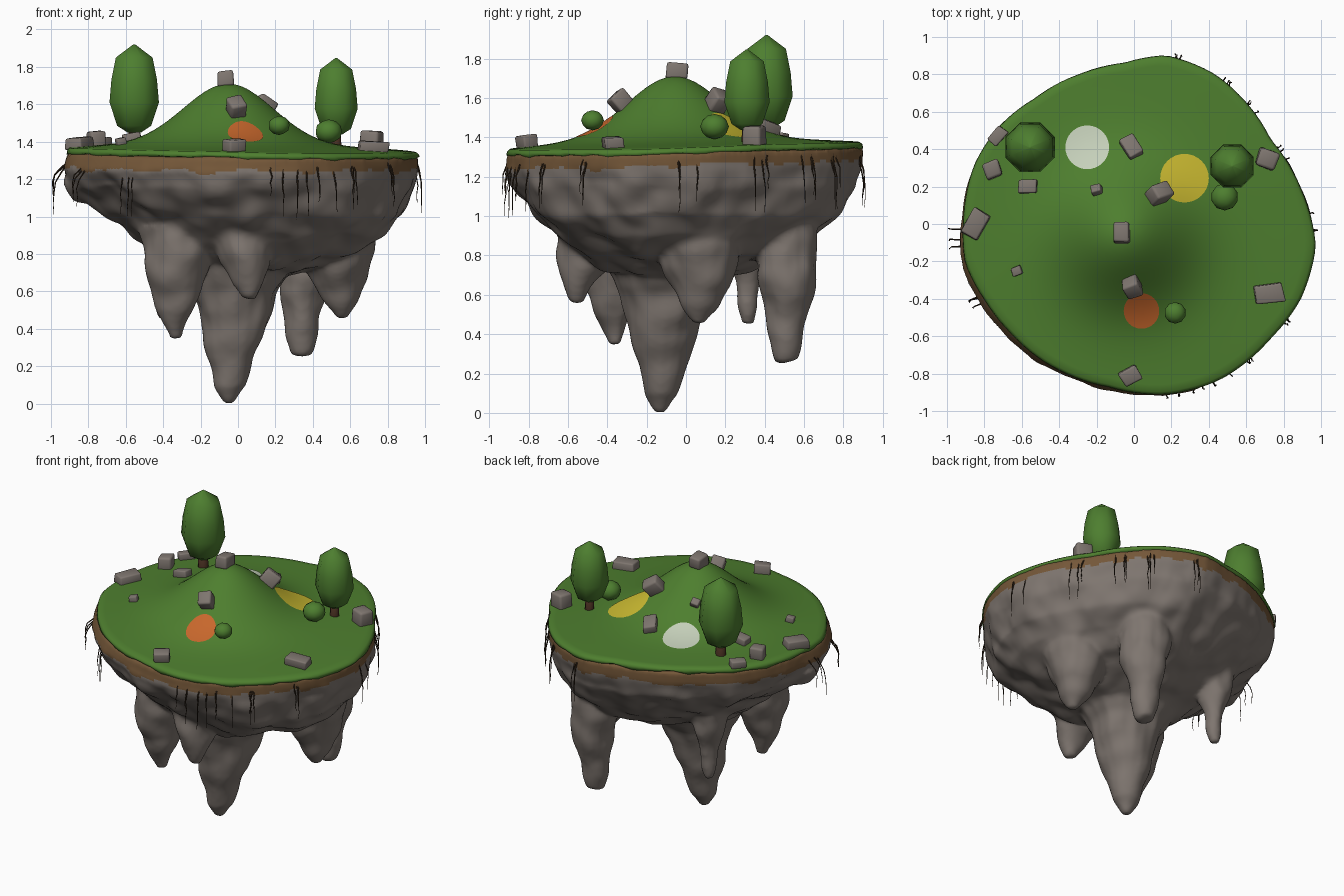
import bpy, bmesh, math, random
from mathutils import Vector, Matrix, noise

if "Cube" in bpy.data.objects:
    bpy.data.objects.remove(bpy.data.objects["Cube"])
random.seed(4)
TAU = math.tau

def mat(name, r, g, b):
    m = bpy.data.materials.new(name)
    m.diffuse_color = (r, g, b, 1)
    m.use_nodes = True
    m.node_tree.nodes["Principled BSDF"].inputs["Base Color"].default_value = m.diffuse_color
    return m

GRASS = mat("grass green", .076, .21, .028)
LEAF = mat("leaf green", .075, .21, .029)
SOIL = mat("soil brown", .175, .095, .04)
ROCK = mat("rock grey", .21, .18, .16)
BARK = mat("bark brown", .065, .028, .015)
ROOT = mat("root dark brown", .035, .02, .01)
WHITE = mat("flower white", .56, .63, .49)
YELLOW = mat("flower yellow", .58, .48, .03)
ORANGE = mat("flower orange", .57, .135, .025)

def add(name, bm, *mats, smooth=True):
    bmesh.ops.recalc_face_normals(bm, faces=bm.faces)
    me = bpy.data.meshes.new(name)
    bm.to_mesh(me)
    bm.free()
    for m in mats:
        me.materials.append(m)
    for p in me.polygons:
        p.use_smooth = smooth
    ob = bpy.data.objects.new(name, me)
    bpy.context.collection.objects.link(ob)
    return ob

def loft(bm, rings, closed=True):
    """Skin a list of equally long point rings, capping both ends."""
    vs = [[bm.verts.new(p) for p in r] for r in rings]
    n = len(vs[0])
    for a, b in zip(vs, vs[1:]):
        for i in range(n):
            j = (i + 1) % n
            bm.faces.new((a[i], a[j], b[j], b[i]))
    if closed:
        bm.faces.new(vs[0])
        bm.faces.new(vs[-1])
    return vs

# Island outline seen from above, turned into a radius per angle
OUT = [(.97, -.12), (.89, .19), (.73, .45), (.57, .68), (.43, .8), (.17, .9), (-.05, .86),
       (-.29, .8), (-.53, .67), (-.72, .52), (-.85, .32), (-.91, .03), (-.9, -.21),
       (-.8, -.4), (-.66, -.58), (-.4, -.78), (-.13, -.87), (.17, -.91), (.46, -.83),
       (.73, -.61), (.89, -.4)]
POL = sorted((math.atan2(y, x) % TAU, math.hypot(x, y)) for x, y in OUT)
POL = [(POL[-1][0] - TAU, POL[-1][1])] + POL + [(POL[0][0] + TAU, POL[0][1])]

def rim(a):
    a %= TAU
    for (a0, r0), (a1, r1) in zip(POL, POL[1:]):
        if a0 <= a <= a1:
            return r0 + (r1 - r0) * (a - a0) / (a1 - a0)

def ground(x, y):
    hill = .335 * math.exp(-((x + .05)**2 + (y + .06)**2) / .34**2)
    return 1.376 - .025 * (x * x + y * y)**2 + .02 * y - .01 * x + hill

def ground_normal(x, y):
    e = .02
    return Vector((ground(x - e, y) - ground(x + e, y), ground(x, y - e) - ground(x, y + e), 2 * e)).normalized()

# Rock body: lofted bowl plus hanging spikes, fused by remeshing
bm = bmesh.new()
N = 72
body = [(1.335, 1.0, 0, 0), (1.25, 1.0, 0, 0), (1.15, .965, .02, 0), (1.0, .85, .08, -.01),
        (.9, .73, .09, -.01), (.81, .58, .08, -.01), (.74, .42, .05, -.02), (.68, .25, .02, -.05)]
rings = []
for z, s, cx, cy in body:
    ring = []
    for i in range(N):
        a = TAU * i / N
        # the rock swells past the grass on the front left
        r = s * rim(a) + (.035 * max(0, math.cos(a - math.radians(218))) ** 3 if 1.1 < z < 1.3 else 0)
        x, y = cx + r * math.cos(a), cy + r * math.sin(a)
        ring.append((x, y, z + (.02 * y - .01 * x if z > 1.2 else 0)))
    rings.append(ring)
loft(bm, rings)
SPIKES = [
    [(-.05, -.13, 0, .03), (-.04, -.13, .09, .09), (-.03, -.12, .3, .14), (-.01, -.1, .6, .235),
     (0, -.08, .78, .33), (0, -.05, .95, .45)],
    [(-.33, -.36, .34, .035), (-.33, -.36, .5, .1), (-.33, -.36, .72, .15), (-.3, -.34, .95, .22)],
    [(.34, .52, .26, .055), (.34, .51, .4, .085), (.345, .505, .6, .135), (.34, .5, .9, .165), (.34, .47, 1.1, .19)],
    [(.56, .06, .45, .03), (.55, .06, .55, .085), (.54, .06, .66, .135), (.5, .05, .88, .24)],
    [(.05, -.56, .57, .03), (.04, -.54, .7, .09), (.03, -.5, .82, .15), (.02, -.45, .97, .22)],
    [(-.4, .31, .46, .025), (-.4, .31, .56, .05), (-.4, .31, .66, .065), (-.39, .31, .95, .13)],
    [(-.83, -.08, 1.08, .05), (-.84, -.08, 1.18, .1), (-.83, -.08, 1.27, .07)]]
for sp in SPIKES:
    loft(bm, [[(x + r * math.cos(TAU * i / 16), y + r * math.sin(TAU * i / 16), z) for i in range(16)]
              for x, y, z, r in sp])
rock = add("island_rock", bm, ROCK, SOIL)
rm = rock.modifiers.new("fuse", 'REMESH')
rm.mode, rm.voxel_size, rm.use_smooth_shade = 'VOXEL', .016, True
sm = rock.modifiers.new("soften", 'SMOOTH')
sm.factor, sm.iterations = .5, 4
me = bpy.data.meshes.new_from_object(rock.evaluated_get(bpy.context.evaluated_depsgraph_get()))
rock.modifiers.clear()
rock.data = me
me.materials.clear()
me.materials.append(ROCK)
me.materials.append(SOIL)
# Craggy surface, soil band at the top by height
shifts = []
for v in me.vertices:
    p = v.co
    k = min(1, max(.15, (1.28 - p.z) / .1)) * min(1, .35 + p.z)
    d = .035 * noise.noise(p * 3.5) + .02 * noise.noise(p * 8)
    shifts.append(v.normal * d * k)
for v, s in zip(me.vertices, shifts):
    v.co += s
for p in me.polygons:
    c = p.center
    p.use_smooth = True
    p.material_index = int(c.z > 1.255 + .02 * c.y + .035 * noise.noise(c * 9))

# Grass cap with hill and a thin ragged lip
bm = bmesh.new()
M = 120
rings = []
for k in range(1, 25):
    s = .985 * k / 24
    rings.append([(s * rim(TAU * i / M) * math.cos(TAU * i / M), s * rim(TAU * i / M) * math.sin(TAU * i / M))
                  for i in range(M)])
rings = [[(x, y, ground(x, y)) for x, y in r] for r in rings]
edge = rings[-1]
rings.append([(x * 1.014, y * 1.014, z - .012) for x, y, z in edge])
rings.append([(x * 1.018, y * 1.018, z - .03 + .018 * noise.noise((x * 9, y * 9, 0))) for x, y, z in edge])
rings.append([(x * .98, y * .98, z - .035) for x, y, z in edge])
vs = loft(bm, rings, False)
c = bm.verts.new((0, 0, ground(0, 0)))
for i in range(M):
    bm.faces.new((c, vs[0][i], vs[0][(i + 1) % M]))
add("grass_top", bm, GRASS)

# Flower patches draped over the ground
for name, x, y, r, m in (("white_patch", -.25, .41, .117, WHITE), ("yellow_patch", .27, .245, .13, YELLOW),
                         ("orange_patch", .04, -.465, .095, ORANGE)):
    bm = bmesh.new()
    rr = [[(x + r * k / 6 * math.cos(TAU * i / 32), y + r * k / 6 * math.sin(TAU * i / 32)) for i in range(32)]
          for k in range(1, 7)]
    rr = [[(a, b, ground(a, b) + .004) for a, b in q] for q in rr]
    vs = loft(bm, rr, False)
    bm.faces.new(vs[0])
    add(name, bm, m)

# Low-poly trees: flared trunk and eight-sided crown
def lathe(bm, prof, x, y, z, s, n):
    loft(bm, [[(x + s * r * math.cos(TAU * (i + .5) / n), y + s * r * math.sin(TAU * (i + .5) / n), z + s * h)
               for i in range(n)] for h, r in prof])

for i, (x, y, s) in enumerate(((-.555, .41, 1), (.525, .31, .87))):
    bm = bmesh.new()
    lathe(bm, [(-.02, .045), (.03, .034), (.16, .03)], x, y, 1.36, s, 8)
    add(f"tree_trunk_{i}", bm, BARK)
    bm = bmesh.new()
    lathe(bm, [(.09, .04), (.125, .098), (.25, .143), (.37, .132), (.49, .106), (.56, .006)], x, y, 1.36, s, 8)
    add(f"tree_crown_{i}", bm, LEAF)

# Bushes
for i, (x, y, z, r) in enumerate(((.485, .145, 1.455, .073), (.22, -.475, 1.487, .058))):
    bm = bmesh.new()
    bmesh.ops.create_icosphere(bm, subdivisions=2, radius=r,
                               matrix=Matrix.Translation((x, y, z)) @ Matrix.Diagonal((1, 1, .88, 1)))
    add(f"bush_{i}", bm, LEAF)

# Scattered stones: x, y, width, depth, height, turn
STONES = [(-.73, .47, .065, .1, .05, -40), (-.755, .29, .09, .09, .09, 20), (-.565, .2, .095, .07, .05, 0),
          (-.845, 0, .1, .15, .06, -30), (-.625, -.25, .05, .045, .04, 20), (-.195, .175, .055, .05, .045, 10),
          (-.015, .405, .085, .12, .06, 30), (.12, .145, .11, .09, .1, 25), (-.065, -.045, .085, .11, .08, 0),
          (-.015, -.315, .085, .09, .09, 25), (-.02, -.81, .1, .08, .07, 30), (.72, -.37, .155, .1, .06, 8),
          (.71, .345, .11, .1, .11, -20)]
for i, (x, y, w, d, h, t) in enumerate(STONES):
    bm = bmesh.new()
    bmesh.ops.create_cube(bm, size=1)
    for v in bm.verts:
        v.co *= random.uniform(.92, 1.1)
    n = ground_normal(x, y)
    bm.transform(Matrix.Translation(Vector((x, y, ground(x, y))) + n * h * .35)
                 @ Vector((0, 0, 1)).rotation_difference(n).to_matrix().to_4x4()
                 @ Matrix.Rotation(math.radians(t), 4, 'Z') @ Matrix.Diagonal((w, d, h, 1)))
    bm.normal_update()
    bmesh.ops.bevel(bm, geom=bm.edges[:], offset=.15 * min(w, d, h), segments=2, profile=.5, affect='EDGES')
    add(f"stone_{i}", bm, ROCK)

# Roots hanging in clumps from the rim
cu = bpy.data.curves.new("hanging_roots", 'CURVE')
cu.dimensions, cu.bevel_depth, cu.bevel_resolution = '3D', .005, 0
cu.materials.append(ROOT)
for deg in (0, 25, 45, 58, 73, 184, 206, 228, 283, 292, 300, 312, 327):
    for k in range(3):
        a = math.radians(deg + random.uniform(-3.5, 3.5))
        R, L = rim(a), random.uniform(.16, .3)
        flare = .085 if 180 < deg < 210 else .03
        sp = cu.splines.new('POLY')
        sp.points.add(5)
        for j, q in enumerate(sp.points):
            f = j / 5
            r = R * .99 + flare * min(1, f * 2.2) + random.uniform(-.004, .004)
            b = a + random.uniform(-.006, .006)
            q.co = (r * math.cos(b), r * math.sin(b), 1.3 + .02 * math.sin(a) - L * f, 1)
            q.radius = 1 - .75 * f
ob = bpy.data.objects.new("hanging_roots", cu)
bpy.context.collection.objects.link(ob)
